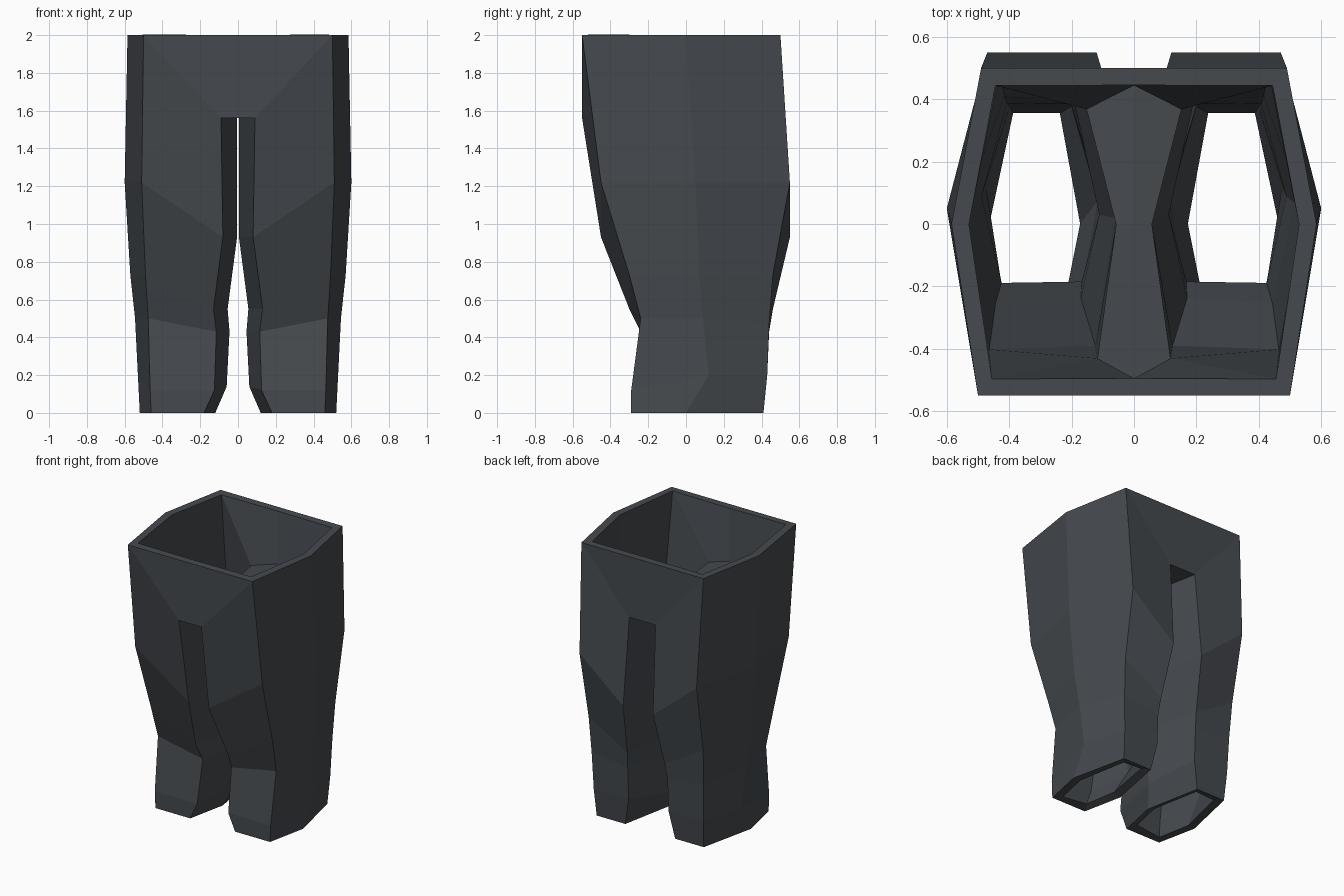
import bpy
import bmesh

cube = bpy.data.objects.get("Cube")
if cube:
    bpy.data.objects.remove(cube, do_unlink=True)

# One flat cloth colour
cloth = bpy.data.materials.new("dark_slate_cloth")
cloth.use_nodes = True
colour = (0.06, 0.068, 0.077, 1)
cloth.diffuse_color = colour
cloth.node_tree.nodes["Principled BSDF"].inputs["Base Color"].default_value = colour

# Six lengthwise edges of one leg, each running waist, thigh, knee, shin, ankle, hem
front_inner = [(.09, -.55, 1.56), (.08, -.45, .93), (.13, -.30, .55),
               (.115, -.24, .43), (.125, -.29, .12), (.18, -.29, 0)]
front_outer = [(.50, -.55, 2), (.51, -.45, 1.22), (.49, -.30, .73),
               (.475, -.24, .5), (.465, -.29, .12), (.46, -.29, 0)]
side_outer = [(.585, 0, 2), (.60, .05, 1.22), (.57, .07, .73),
              (.545, .09, .5), (.53, .12, .2), (.52, 0, 0)]
back_outer = [(.49, .50, 2), (.47, .55, 1.22), (.46, .46, .73),
              (.45, .44, .47), (.44, .43, .2), (.43, .41, 0)]
back_inner = [(.105, .50, 1.56), (.12, .55, .93), (.15, .46, .55),
              (.16, .44, .43), (.16, .43, .2), (.20, .41, 0)]
side_inner = [(.005, 0, 1.56), (.005, .02, .93), (.055, .03, .55),
              (.045, .05, .43), (.06, .08, .14), (.12, 0, 0)]

bm = bmesh.new()
edges = [[bm.verts.new(p) for p in line] for line in
         (front_inner, front_outer, side_outer, back_outer, back_inner, side_inner)]

# Leg tube
for i, a in enumerate(edges):
    b = edges[(i + 1) % len(edges)]
    for k in range(len(a) - 1):
        bm.faces.new((a[k], b[k], b[k + 1], a[k + 1]))

# Front and back panels and the crotch, up to the centre line
fi, fo, so, bo, bi, si = [line[0] for line in edges]
waist_front, crotch_front, crotch_mid, crotch_back, waist_back = [
    bm.verts.new((0, y, z)) for y, z in
    ((-.55, 2), (-.55, 1.56), (0, 1.56), (.5, 1.56), (.5, 2))]
bm.faces.new((waist_front, fo, fi, crotch_front))
bm.faces.new((bo, waist_back, crotch_back, bi))
bm.faces.new((fi, si, crotch_mid, crotch_front))
bm.faces.new((si, bi, crotch_back, crotch_mid))
bmesh.ops.recalc_face_normals(bm, faces=bm.faces)
# Normals must point away from the cloth's inside
outer_face = next(f for f in bm.faces if fo in f.verts and so in f.verts)
if outer_face.normal.x < 0:
    bmesh.ops.reverse_faces(bm, faces=bm.faces)

mesh = bpy.data.meshes.new("trousers")
bm.to_mesh(mesh)
bm.free()
mesh.materials.append(cloth)
trousers = bpy.data.objects.new("trousers", mesh)
bpy.context.collection.objects.link(trousers)

# Second leg, then cloth thickness going inwards
mirror = trousers.modifiers.new("mirror_leg", 'MIRROR')
mirror.use_clip = True
mirror.merge_threshold = 0.001
shell = trousers.modifiers.new("cloth_thickness", 'SOLIDIFY')
shell.thickness = 0.055
shell.offset = -1
shell.use_even_offset = True
